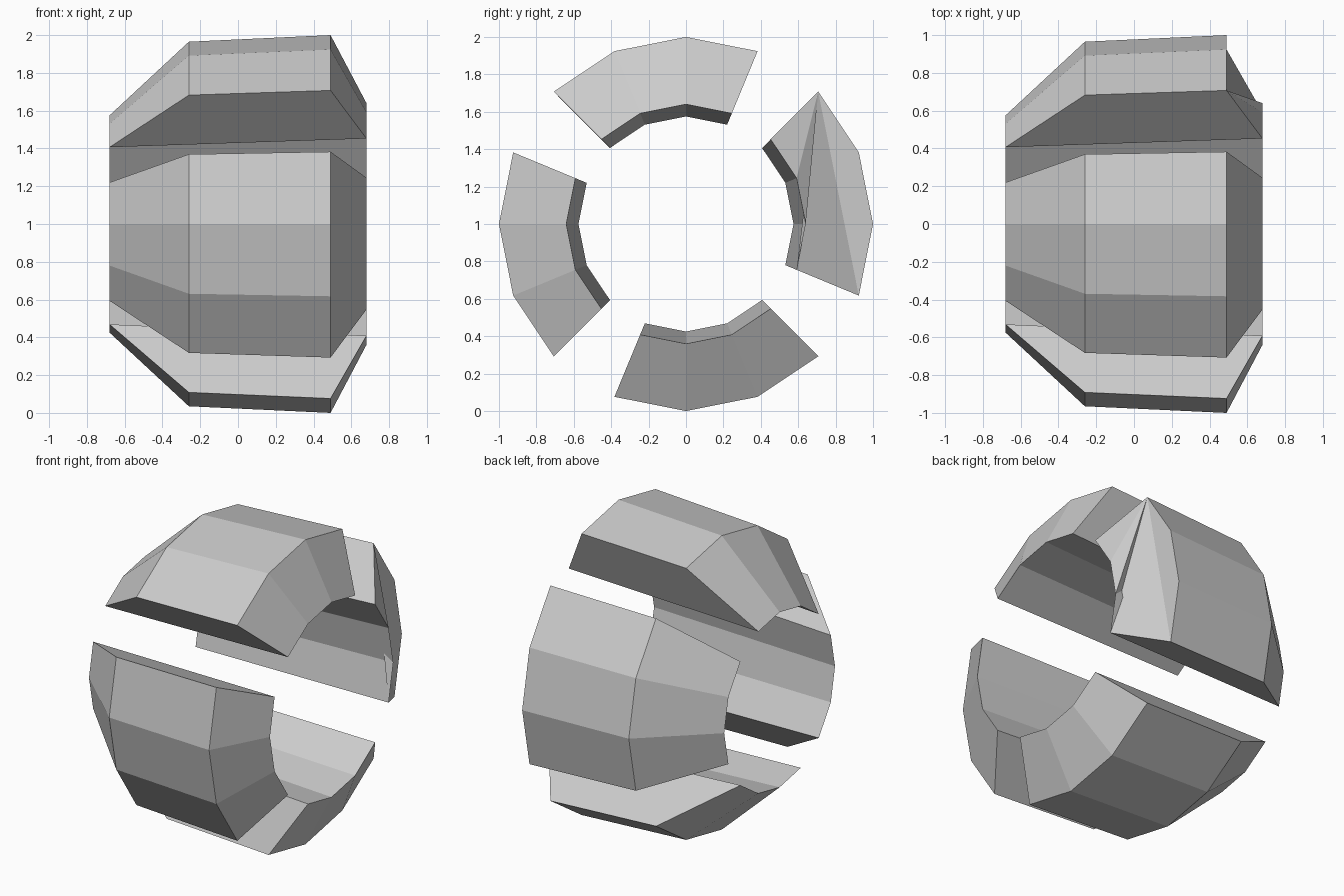
import bpy, bmesh, math

if "Cube" in bpy.data.objects:
    bpy.data.objects.remove(bpy.data.objects["Cube"])

# Cross-section of the ring: (position along x, radius from the axis)
PROFILE = [(-0.68, 0.575), (-0.26, 0.965), (0.49, 1.0), (0.68, 0.64)]
STEP = math.radians(22.5)


def ring_segment(name, quarter, folded_end=False):
    """Three of sixteen facets of a solid ring turned about the x axis."""
    bm = bmesh.new()
    start = math.radians(90 * quarter) - STEP
    rows = []
    for i in range(4):
        a = start + i * STEP
        rows.append([bm.verts.new((x, r * math.cos(a), 1 + r * math.sin(a)))
                     for x, r in PROFILE])

    # Long facets: left cone, outside, right end and inner bore
    for j in range(4):
        if j == 2 and folded_end:
            continue
        k = (j + 1) % 4
        for p, q in zip(rows, rows[1:]):
            bm.faces.new((p[j], q[j], q[k], p[k]))

    # The back segment's right end is flat outside and fans to the bore
    if folded_end:
        outer = [row[2] for row in rows]
        inner = [row[3] for row in rows]
        tip = outer[3]
        bm.faces.new(outer)
        bm.faces.new((tip, inner[0], outer[0]))
        for p, q in zip(inner, inner[1:]):
            bm.faces.new((tip, q, p))

    # Flat faces where the ring is split
    bm.faces.new(rows[0])
    bm.faces.new(rows[3][::-1])
    bmesh.ops.recalc_face_normals(bm, faces=bm.faces[:])
    mesh = bpy.data.meshes.new(name)
    bm.to_mesh(mesh)
    bm.free()
    bpy.context.collection.objects.link(bpy.data.objects.new(name, mesh))


# Four segments around the axis
for n, part in enumerate(("back", "top", "front", "bottom")):
    ring_segment(part + "_ring_segment", n, folded_end=(n == 0))
